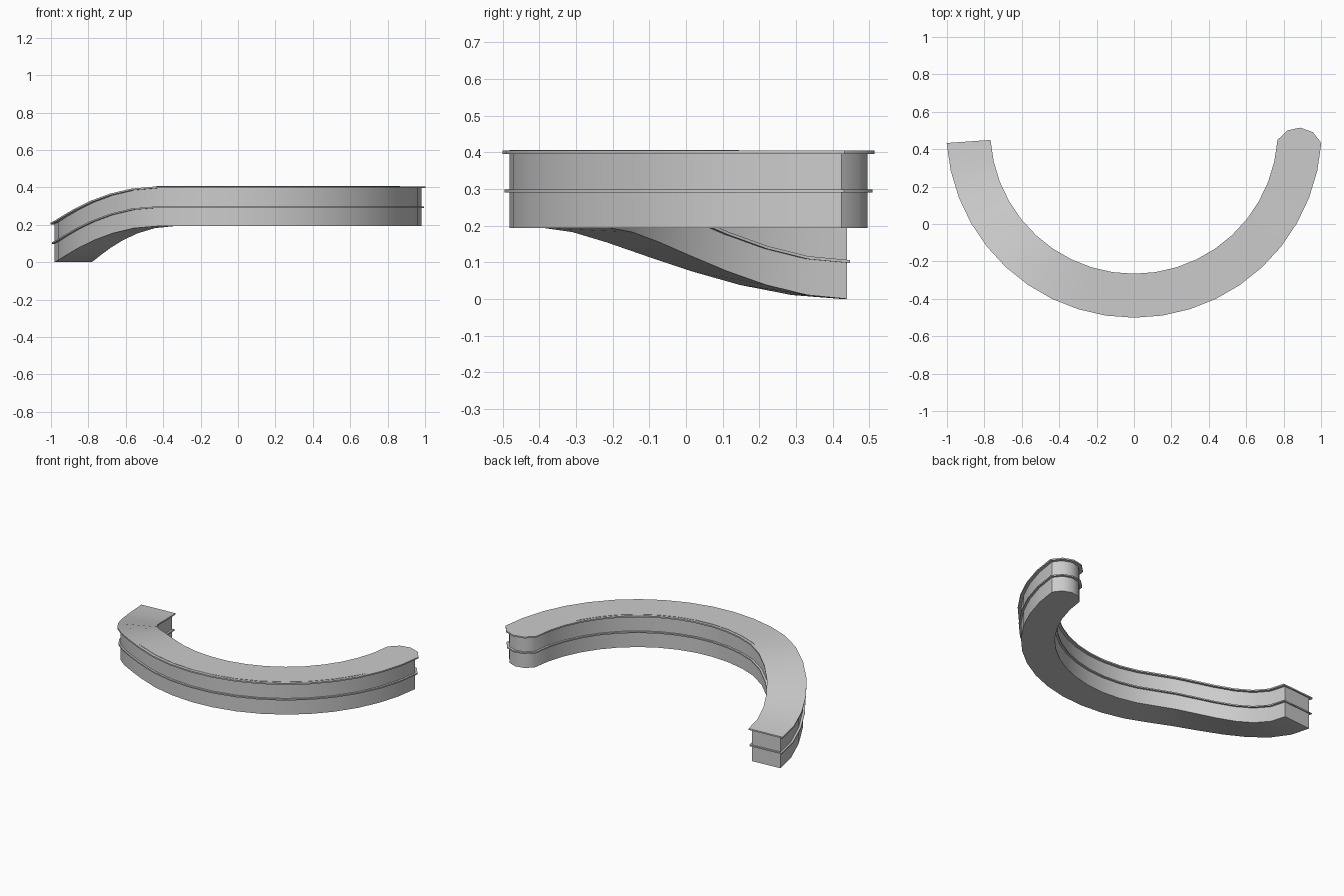
import bpy, bmesh, math

if "Cube" in bpy.data.objects:
    bpy.data.objects.remove(bpy.data.objects["Cube"])

CY = 0.503         # centre of the arc in y
STEP = 8.6         # degrees per segment
N = 10             # segments on each side of the middle
DROP = 0.193       # height lost along the ramp


def ramp(deg):
    # smooth S-shaped descent towards the left end
    t = min(max((-deg - 3 * STEP) / (7 * STEP), 0), 1)
    return -DROP * t * t * (3 - 2 * t)


def curved_bar(name, r_out, r_in, z0, z1, trim_deg, cap_depth, lift=0.0):
    bm = bmesh.new()
    rows = []
    for k in range(-N, N + 1):
        deg = k * STEP
        if abs(k) == N:
            deg -= math.copysign(trim_deg, k)
        a, dz = math.radians(deg), ramp(k * STEP)
        up = lift if -3 <= k <= 7 else 0
        rows.append([bm.verts.new((r * math.sin(a), CY - r * math.cos(a), z + dz))
                     for r, z in ((r_out, z0), (r_out, z1 + up), (r_in, z1 + up), (r_in, z0))])
    # swept walls, top and underside
    for p, q in zip(rows, rows[1:]):
        for i in range(4):
            j = (i + 1) % 4
            bm.faces.new((p[i], p[j], q[j], q[i]))
    bm.faces.new(rows[0])
    # rounded right end
    mid, half = (r_out + r_in) / 2, (r_out - r_in) / 2
    low, high = [rows[-1][0]], [rows[-1][1]]
    for u, d in ((0.58, 0.74), (0, 1), (-0.58, 0.74)):
        r, s = mid + u * half, d * cap_depth
        x = r * math.sin(a) + s * math.cos(a)
        y = CY - r * math.cos(a) + s * math.sin(a)
        low.append(bm.verts.new((x, y, z0)))
        high.append(bm.verts.new((x, y, z1)))
    low.append(rows[-1][3])
    high.append(rows[-1][2])
    for i in range(4):
        bm.faces.new((low[i], low[i + 1], high[i + 1], high[i]))
    bm.faces.new(low)
    bm.faces.new(high)
    bmesh.ops.recalc_face_normals(bm, faces=bm.faces)
    mesh = bpy.data.meshes.new(name)
    bm.to_mesh(mesh)
    bm.free()
    ob = bpy.data.objects.new(name, mesh)
    bpy.context.collection.objects.link(ob)
    bpy.ops.object.select_all(action='DESELECT')
    ob.select_set(True)
    bpy.context.view_layer.objects.active = ob
    bpy.ops.object.shade_smooth_by_angle(angle=math.radians(42))


# main counter body
curved_bar("counter_body", 0.985, 0.787, 0.193, 0.403, 0.6, 0.063, lift=0.004)
# overhanging top board
curved_bar("counter_top", 1.004, 0.769, 0.396, 0.405, 0, 0.074)
# thin trim around the middle of the walls
curved_bar("middle_trim", 0.998, 0.774, 0.291, 0.299, 0.1, 0.070)
